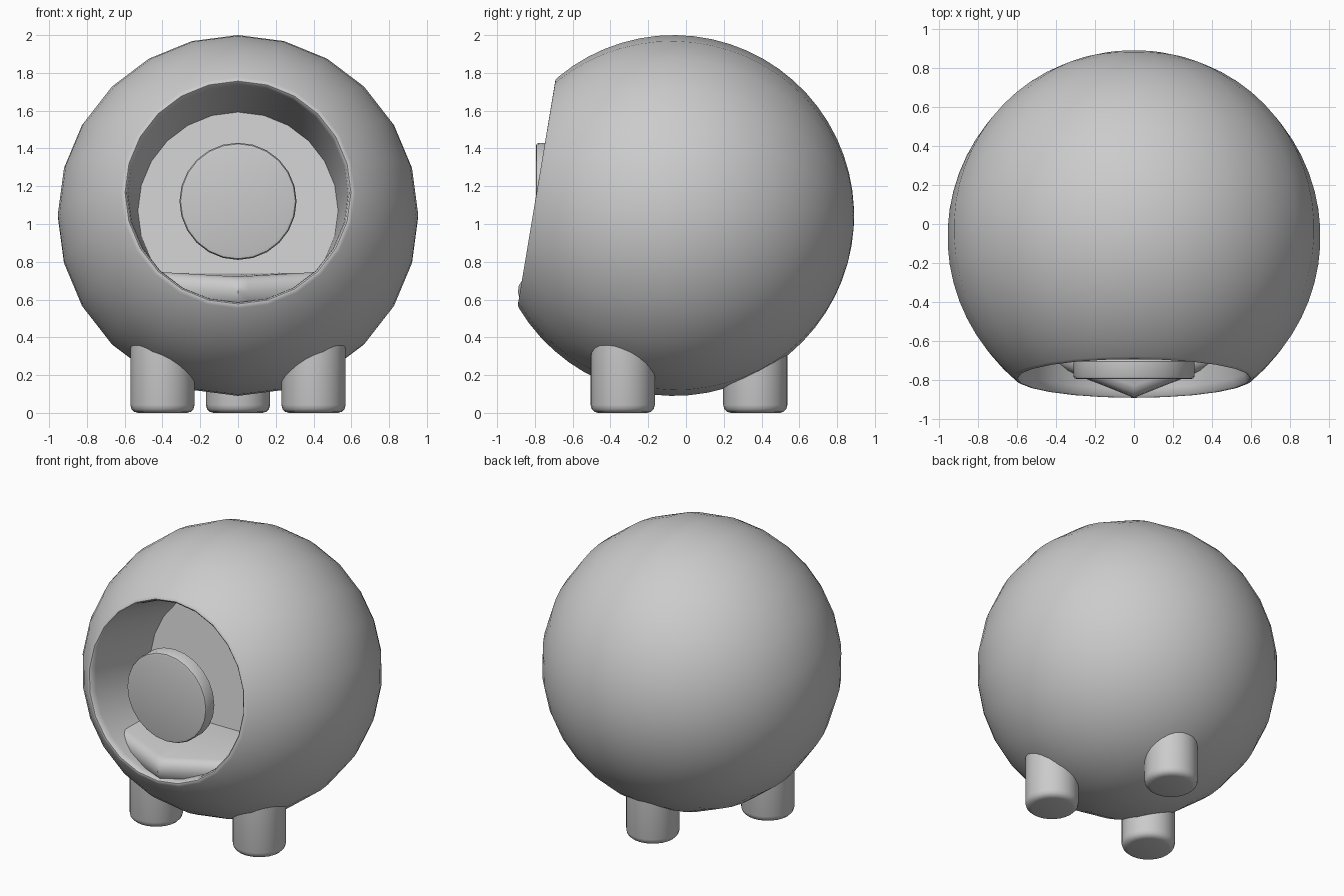
import bpy, bmesh
from math import sin, cos, pi, radians
from mathutils import Matrix

if "Cube" in bpy.data.objects:
    bpy.data.objects.remove(bpy.data.objects["Cube"])

R = 0.955
CENTRE = (0, -0.065, 1.045)
TILT = radians(80.5)


def finish(name, bm, matrix=None, angle=40):
    if matrix:
        bm.transform(matrix)
    bmesh.ops.remove_doubles(bm, verts=bm.verts[:], dist=1e-4)
    bmesh.ops.recalc_face_normals(bm, faces=bm.faces[:])
    me = bpy.data.meshes.new(name)
    bm.to_mesh(me)
    bm.free()
    ob = bpy.data.objects.new(name, me)
    bpy.context.collection.objects.link(ob)
    bpy.ops.object.select_all(action='DESELECT')
    ob.select_set(True)
    bpy.context.view_layer.objects.active = ob
    bpy.ops.object.shade_smooth_by_angle(angle=radians(angle))
    return ob


def lathe(name, profile, matrix, steps=24):
    """Revolve (radius, height) points around z."""
    bm = bmesh.new()
    verts = [bm.verts.new((r, 0, h)) for r, h in profile]
    edges = [bm.edges.new(p) for p in zip(verts, verts[1:])]
    bmesh.ops.spin(bm, geom=verts + edges, cent=(0, 0, 0), axis=(0, 0, 1),
                   angle=2 * pi, steps=steps, use_merge=True)
    return finish(name, bm, matrix)


# Round body with a deep, slightly tapered recess facing up and forward
rim_angle = radians(139.5)
body = [(R * sin(rim_angle * i / 24), -R * cos(rim_angle * i / 24)) for i in range(25)]
body += [(0.608, 0.735), (0.598, 0.736), (0.589, 0.727), (0.582, 0.69),
         (0.53, 0.15), (0, 0.15)]
lathe("body", body, Matrix.Translation(CENTRE) @ Matrix.Rotation(TILT, 4, 'X'))

# Upright disc in the recess
disc = [(0, 0), (0.30, 0), (0.31, 0.01), (0.31, 0.085), (0.304, 0.096), (0.29, 0.10), (0, 0.10)]
lathe("face_disc", disc,
      Matrix.Translation((0, -0.695, 1.12)) @ Matrix.Rotation(pi / 2, 4, 'X'))

# Three short legs
leg = [(0, 0), (0.13, 0), (0.15, 0.006), (0.164, 0.02), (0.17, 0.042), (0.17, 0.42), (0, 0.42)]
for name, x, y in (("front_leg_left", -0.4, -0.335),
                   ("front_leg_right", 0.4, -0.335),
                   ("back_leg", 0, 0.367)):
    lathe(name, leg, Matrix.Translation((x, y, 0)))

# Lower ledge with a rounded, pointed front lip
bm = bmesh.new()
rows = []
for i in range(-8, 9):
    x = 0.43 * i / 8
    a = abs(x)
    front = -0.89 + 0.4 * a
    top = 0.715 + 0.06 * a
    section = [(-0.20, 0.74), (front + 0.06, top + 0.006), (front + 0.025, top - 0.01),
               (front + 0.005, top - 0.04), (front, top - 0.075),
               (front + 0.01, 0.60), (front + 0.06, 0.54), (-0.20, 0.54)]
    rows.append([bm.verts.new((x, y, z)) for y, z in section])
for r0, r1 in zip(rows, rows[1:]):
    for j in range(8):
        k = (j + 1) % 8
        bm.faces.new((r0[j], r0[k], r1[k], r1[j]))
bm.faces.new(rows[0])
bm.faces.new(rows[-1])
finish("lower_ledge", bm)
